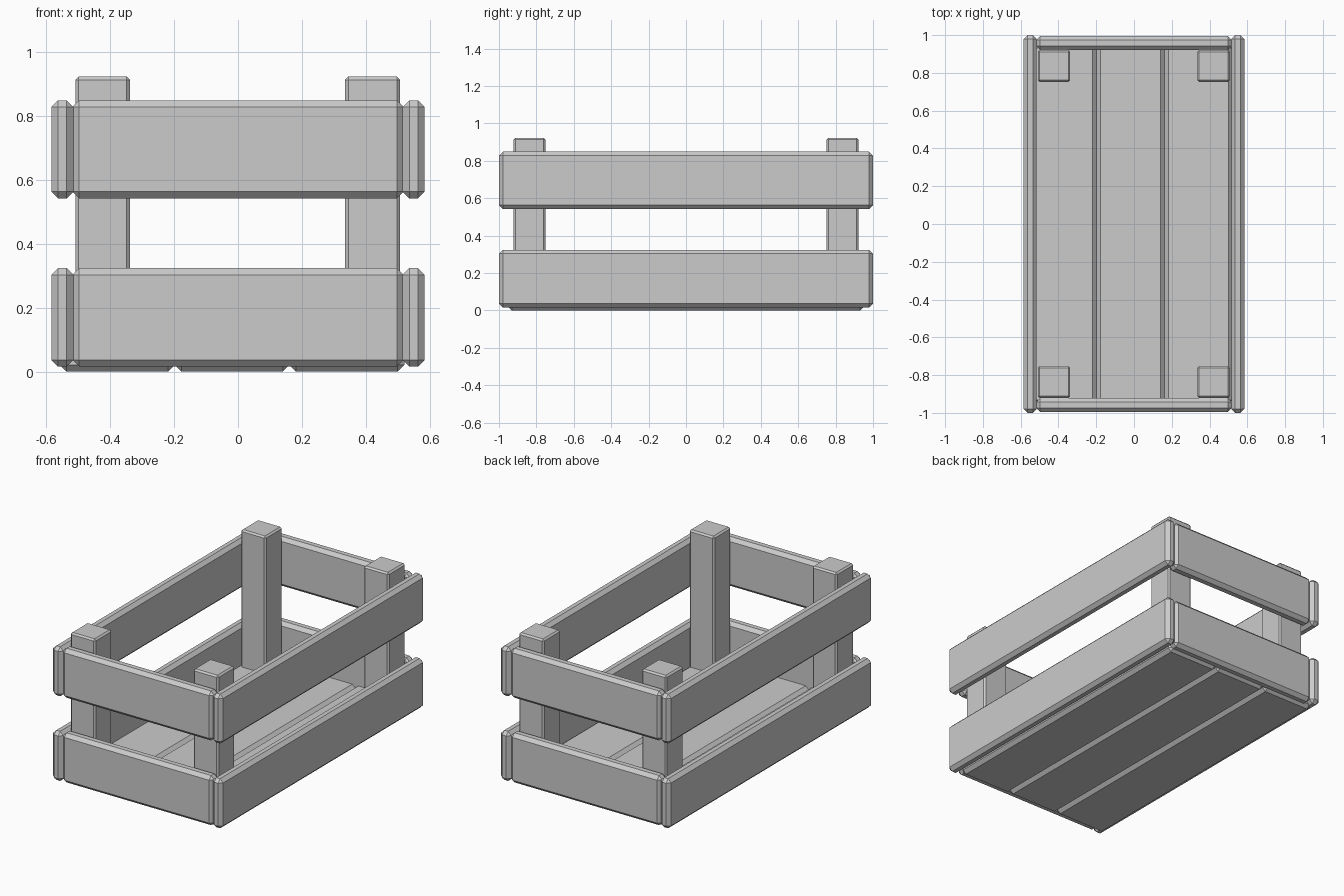
import bpy, bmesh

if "Cube" in bpy.data.objects:
    bpy.data.objects.remove(bpy.data.objects["Cube"])


def board(name, lo, hi, bevel):
    """Box between two corners with chamfered edges."""
    bm = bmesh.new()
    bmesh.ops.create_cube(bm, size=1)
    for v in bm.verts:
        v.co = [(a + b) / 2 + c * (b - a) for a, b, c in zip(lo, hi, v.co)]
    bmesh.ops.bevel(bm, geom=bm.edges[:], offset=bevel, segments=1,
                    profile=0.5, affect='EDGES')
    mesh = bpy.data.meshes.new(name)
    bm.to_mesh(mesh)
    bm.free()
    ob = bpy.data.objects.new(name, mesh)
    bpy.context.collection.objects.link(ob)


# Side and end slats, in a lower and an upper row
for row, z0, z1 in (("lower", 0.016, 0.324), ("upper", 0.542, 0.849)):
    for side, x0, x1 in (("left", -0.584, -0.515), ("right", 0.515, 0.584)):
        board(f"{side}_slat_{row}", (x0, -1, z0), (x1, 1, z1), 0.021)
    for end, y0, y1 in (("front", -0.995, -0.922), ("back", 0.922, 0.995)):
        board(f"{end}_slat_{row}", (-0.518, y0, z0), (0.518, y1, z1), 0.021)

# Corner posts
for side, x0, x1 in (("left", -0.509, -0.338), ("right", 0.335, 0.507)):
    for end, y0, y1 in (("front", -0.921, -0.752), ("back", 0.752, 0.921)):
        board(f"{end}_{side}_post", (x0, y0, 0.05), (x1, y1, 0.923), 0.01)

# Floor planks, touching edge to edge with V grooves
for i in range(3):
    x = -0.557 + i * 0.359
    board(f"floor_plank_{i + 1}", (x, -0.952, 0), (x + 0.359, 0.952, 0.072), 0.021)
